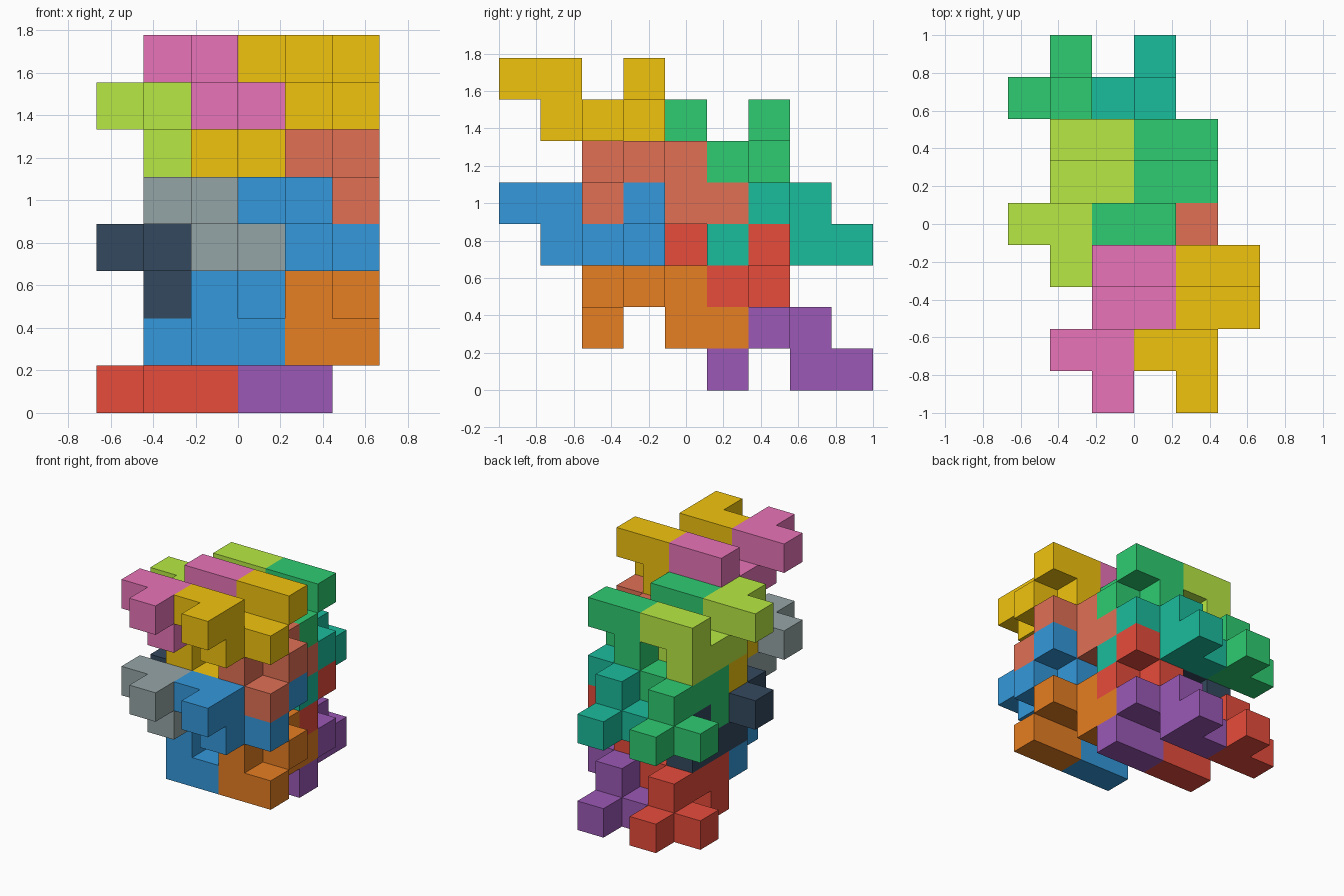
import bpy, bmesh
from mathutils import Vector

if "Cube" in bpy.data.objects:
    bpy.data.objects.remove(bpy.data.objects["Cube"])

U = 2 / 9  # edge of one cube cell

# One nine-cell block; the second kind is the same block turned half over about x
BLOCK = [(1, 0, 1), (0, 1, 1), (1, 1, 1), (1, 3, 1), (2, 3, 1),
         (1, 1, 0), (1, 2, 0), (2, 2, 0), (1, 3, 0)]
TURNED = [(x, 3 - y, 1 - z) for x, y, z in BLOCK]

COLOURS = {
    "red": "E74C3C", "purple": "9B59B6", "blue": "3498DB", "orange": "E67E22",
    "navy": "34495E", "grey": "95A5A6", "teal": "1ABC9C", "green": "2ECC71",
    "yellow": "F1C40F", "coral": "E17055", "lime": "B8E944", "pink": "E874B8",
}


def linear(c):
    return c / 12.92 if c <= 0.04045 else ((c + 0.055) / 1.055) ** 2.4


materials = {}
for name, code in COLOURS.items():
    m = bpy.data.materials.new(name)
    rgb = [linear(int(code[i:i + 2], 16) / 255) for i in (0, 2, 4)]
    m.diffuse_color = (*rgb, 1)
    m.use_nodes = True
    m.node_tree.nodes["Principled BSDF"].inputs["Base Color"].default_value = m.diffuse_color
    materials[name] = m


def add_block(name, cells, offset, colour):
    """Skin the outside of a group of cells and merge its flat faces."""
    filled = set(cells)
    bm = bmesh.new()
    for cell in cells:
        centre = Vector(cell) + Vector((0.5, 0.5, 0.5))
        for axis in range(3):
            for sign in (-1, 1):
                n = Vector((0, 0, 0))
                n[axis] = sign
                if tuple(int(a + b) for a, b in zip(cell, n)) in filled:
                    continue
                a = Vector((0, 0, 0))
                a[(axis + 1) % 3] = 0.5
                b = n.cross(a)
                mid = centre + n * 0.5
                corners = [mid - a - b, mid + a - b, mid + a + b, mid - a + b]
                bm.faces.new([bm.verts.new(p) for p in corners])
    bmesh.ops.remove_doubles(bm, verts=bm.verts, dist=0.001)
    bmesh.ops.dissolve_limit(bm, angle_limit=0.01, verts=bm.verts, edges=bm.edges)
    bmesh.ops.scale(bm, vec=(U, U, U), verts=bm.verts)
    mesh = bpy.data.meshes.new(name)
    bm.to_mesh(mesh)
    bm.free()
    mesh.materials.append(materials[colour])
    obj = bpy.data.objects.new(name, mesh)
    obj.location = ((offset[0] - 3) * U, (offset[1] - 4.5) * U, offset[2] * U)
    bpy.context.collection.objects.link(obj)


# Each row: cells, left-hand position, colours (left, right) for lower then upper layer
ROWS = [
    ("back_turned_block", TURNED, (0, 5, 0), ("red", "purple"), ("green", "teal")),
    ("front_turned_block", TURNED, (1, 2, 1), ("blue", "orange"), ("yellow", "coral")),
    ("back_block", BLOCK, (0, 3, 2), ("navy", "red"), ("lime", "green")),
    ("front_block", BLOCK, (1, 0, 3), ("grey", "blue"), ("pink", "yellow")),
]
for name, cells, (x, y, z), *layers in ROWS:
    for k, (layer, pair) in enumerate(zip(("lower", "upper"), layers)):
        for i, (side, colour) in enumerate(zip(("left", "right"), pair)):
            add_block(f"{layer}_{side}_{name}", cells, (x + 2 * i, y, z + 3 * k), colour)
